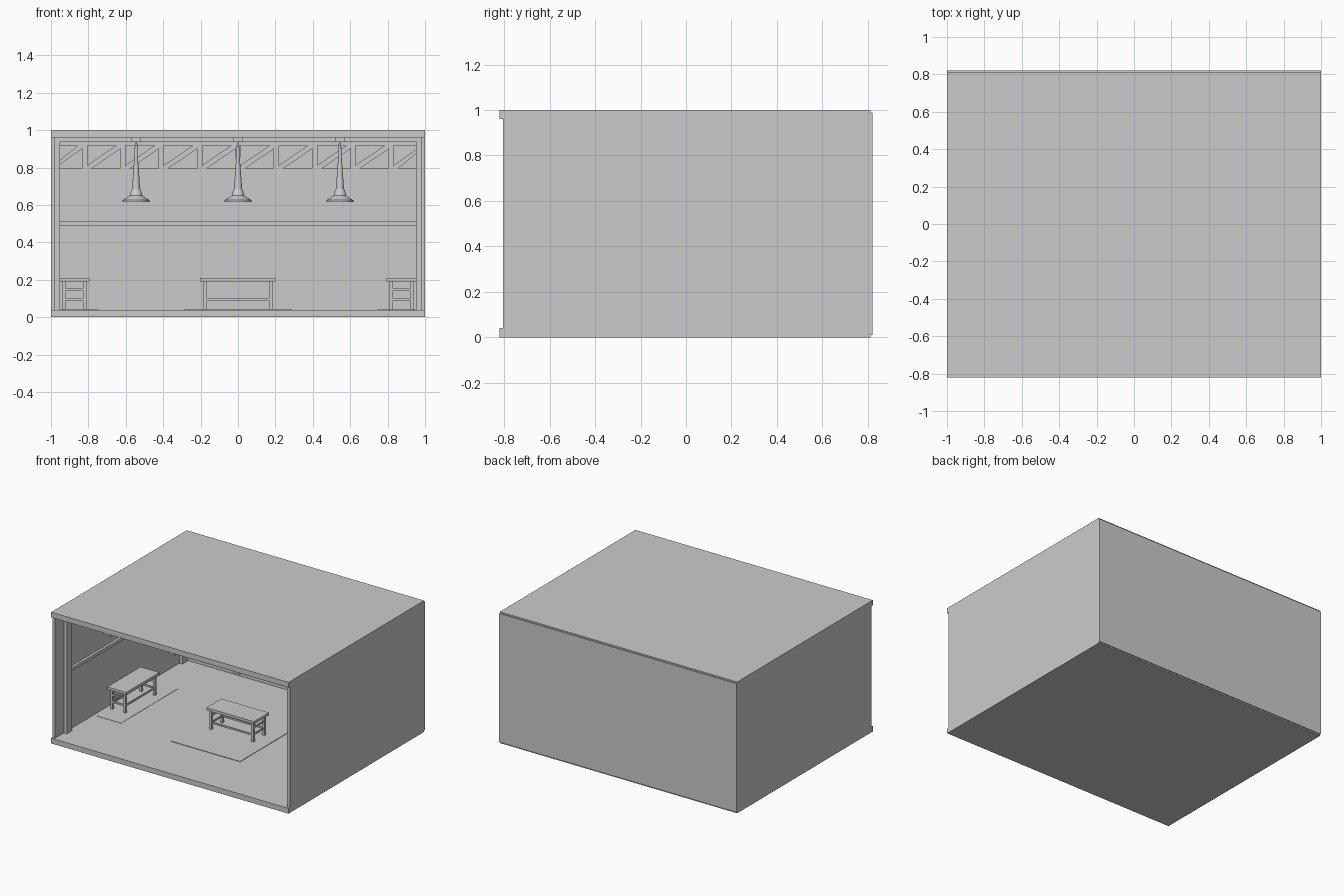
import bpy, bmesh, math

if "Cube" in bpy.data.objects:
    bpy.data.objects.remove(bpy.data.objects["Cube"])


def finish(name, bm):
    bmesh.ops.recalc_face_normals(bm, faces=bm.faces)
    me = bpy.data.meshes.new(name)
    bm.to_mesh(me)
    bm.free()
    ob = bpy.data.objects.new(name, me)
    bpy.context.collection.objects.link(ob)
    return ob


def add_box(bm, x0, x1, y0, y1, z0, z1):
    vs = bmesh.ops.create_cube(bm, size=1)["verts"]
    for v in vs:
        v.co.x = x1 if v.co.x > 0 else x0
        v.co.y = y1 if v.co.y > 0 else y0
        v.co.z = z1 if v.co.z > 0 else z0


def box(name, *dims):
    bm = bmesh.new()
    add_box(bm, *dims)
    return finish(name, bm)


def lathe(name, profile, x, y, sides=24):
    bm = bmesh.new()
    rings = [[bm.verts.new((x + r * math.cos(2 * math.pi * i / sides),
                            y + r * math.sin(2 * math.pi * i / sides), z))
              for i in range(sides)] for r, z in profile]
    for a, b in zip(rings, rings[1:]):
        for i in range(sides):
            j = (i + 1) % sides
            bm.faces.new((a[i], a[j], b[j], b[i]))
    bm.faces.new(rings[0])
    bm.faces.new(rings[-1])
    return finish(name, bm)


def table(name, cx, cy, length, width, turned=False):
    bm = bmesh.new()
    hl, hw, leg = length / 2, width / 2, 0.018
    ix, iy = hl - 0.015, hw - 0.015
    add_box(bm, -hl, hl, -hw, hw, 0.19, 0.21)
    for sx in (-1, 1):
        # legs and end rails
        xa, xb = sorted((sx * ix, sx * (ix - leg)))
        for sy in (-1, 1):
            ya, yb = sorted((sy * iy, sy * (iy - leg)))
            add_box(bm, xa, xb, ya, yb, 0.04, 0.19)
        for z in (0.095, 0.147):
            add_box(bm, xa + .004, xb - .004, -iy + leg, iy - leg, z - .006, z + .006)
    for sy in (-1, 1):
        # long rails
        y = sy * (iy - leg / 2)
        add_box(bm, -ix + leg, ix - leg, y - .005, y + .005, 0.089, 0.101)
    ob = finish(name, bm)
    ob.location = (cx, cy, 0)
    if turned:
        ob.rotation_euler.z = math.pi / 2
    return ob


# Room shell
box("floor", -1, 1, -0.82, 0.812, 0, 0.04)
box("roof", -1, 1, -0.82, 0.812, 0.96, 1)
box("back_wall", -1, 1, 0.76, 0.82, 0.01, 0.99)
for s, side in ((-1, "left"), (1, "right")):
    def sbox(name, xa, xb, *rest):
        lo, hi = sorted((s * xa, s * xb))
        return box(side + "_" + name, lo, hi, *rest)
    sbox("wall", 0.978, 1, -0.805, 0.76, 0.04, 0.96)
    sbox("wall_rail", 0.958, 0.978, -0.64, 0.76, 0.49, 0.515)
    for y in (-0.67, 0.72):
        sbox("column", 0.952, 0.978, y - 0.03, y + 0.03, 0.04, 0.96)

# Ceiling beams and back rail
for y in (-0.67, 0.72):
    box("cross_beam", -0.952, 0.952, y - 0.03, y + 0.03, 0.94, 0.96)
box("back_rail", -0.978, 0.978, 0.74, 0.76, 0.49, 0.515)

# Triangular lattice panels high on the back wall
bm = bmesh.new()
for k in range(-5, 5):
    x0, x1 = k * 0.205 + 0.012, (k + 1) * 0.205 - 0.012
    zb, zt, g = 0.795, 0.918, 0.014
    for tri in (((x0, zb + g), (x0, zt), (x1 - 1.5 * g, zt)),
                ((x0 + 1.5 * g, zb), (x1, zb), (x1, zt - g))):
        vs = [bm.verts.new((max(-.985, min(.985, x)), 0.748, z)) for x, z in tri]
        f = bm.faces.new(vs)
        ext = bmesh.ops.extrude_face_region(bm, geom=[f])["geom"]
        for v in ext:
            if isinstance(v, bmesh.types.BMVert):
                v.co.y = 0.765
finish("lattice_panels", bm)

# Pendant lamps and the beams that carry them
for x in (-0.545, 0, 0.545):
    box("lamp_beam", x - 0.027, x + 0.027, -0.8, 0.76, 0.936, 0.96)
    ob = lathe("pendant_lamp", [(0.006, 0.938), (0.009, 0.86), (0.022, 0.685), (0.026, 0.68),
                                (0.034, 0.65), (0.045, 0.642), (0.072, 0.626), (0.073, 0.616),
                                (0.066, 0.616), (0.03, 0.638)], x, 0)
    bpy.ops.object.select_all(action='DESELECT')
    ob.select_set(True)
    bpy.context.view_layer.objects.active = ob
    bpy.ops.object.shade_smooth_by_angle(angle=math.radians(30))

# Tables and rugs
table("centre_table", 0, -0.005, 0.4, 0.18)
table("left_table", -0.875, -0.01, 0.4, 0.16, True)
table("right_table", 0.875, -0.01, 0.4, 0.16, True)
box("centre_rug", -0.29, 0.29, -0.39, 0.39, 0.038, 0.044)
box("left_rug", -0.95, -0.745, -0.345, 0.345, 0.038, 0.042)
box("right_rug", 0.745, 0.95, -0.345, 0.345, 0.038, 0.042)
